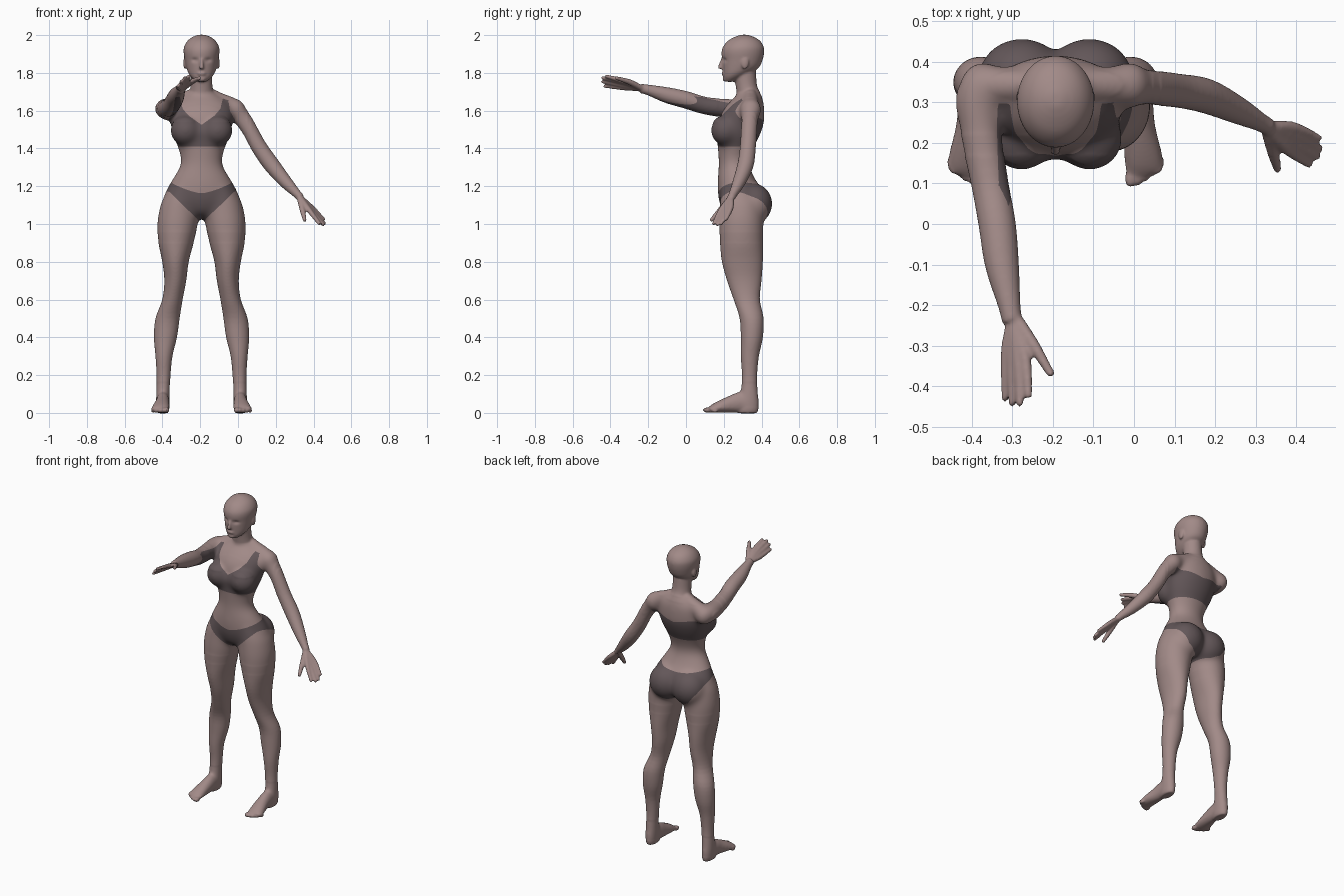
import bpy, bmesh, math
from mathutils import Vector, Matrix

CX = -0.193          # body centre line
bm = bmesh.new()


# ---------- helpers ----------
def smooth_rows(rows, n=4):
    """Catmull-Rom interpolation of rows of numbers."""
    out = []
    for i in range(len(rows) - 1):
        p0, p1 = rows[max(i - 1, 0)], rows[i]
        p2, p3 = rows[i + 1], rows[min(i + 2, len(rows) - 1)]
        for k in range(n):
            t = k / n
            out.append([0.5 * (2 * b + (c - a) * t + (2 * a - 5 * b + 4 * c - d) * t * t
                               + (3 * b - a - 3 * c + d) * t ** 3)
                        for a, b, c, d in zip(p0, p1, p2, p3)])
    return out + [list(rows[-1])]


def loft(rings, seg=36):
    """Skin a list of (centre, u, v) ellipses and cap both ends."""
    loops = []
    for c, u, v in rings:
        loops.append([bm.verts.new(c + u * math.cos(2 * math.pi * k / seg)
                                   + v * math.sin(2 * math.pi * k / seg)) for k in range(seg)])
    for a, b in zip(loops, loops[1:]):
        for k in range(seg):
            j = (k + 1) % seg
            bm.faces.new((a[k], a[j], b[j], b[k]))
    bm.faces.new(loops[0][::-1])
    bm.faces.new(loops[-1])


def stack(rows):
    """Level ellipses: (z, centre x, half width, front y, back y)."""
    loft([(Vector((x, (f + b) / 2, z)), Vector((w, 0, 0)), Vector((0, (b - f) / 2, 0)))
          for z, x, w, f, b in smooth_rows(rows)])


def tube(rows):
    """Ellipses across a path: (x, y, z, radius[, second radius])."""
    rows = smooth_rows([r if len(r) == 5 else (*r, r[3]) for r in rows])
    pts = [Vector(r[:3]) for r in rows]
    ref = Vector((0, 1, 0)) if abs((pts[-1] - pts[0]).normalized().y) < 0.7 else Vector((0, 0, 1))
    rings = []
    for i, r in enumerate(rows):
        t = (pts[min(i + 1, len(pts) - 1)] - pts[max(i - 1, 0)]).normalized()
        u = t.cross(ref).normalized()
        rings.append((pts[i], u * r[3], t.cross(u) * r[4]))
    loft(rings, 24)


def ball(x, y, z, rx, ry, rz):
    bmesh.ops.create_uvsphere(bm, u_segments=24, v_segments=16, radius=1,
                              matrix=Matrix.Translation((x, y, z)) @ Matrix.Diagonal((rx, ry, rz, 1)))


def finger(a, k, tip, r):
    tube([(*a, r * 1.25), (*k, r * 1.2), (*tip, r * 0.85)])
    ball(*tip, r * 0.9, r * 0.9, r * 0.9)


def lerp_table(pts, x):
    for (x0, y0), (x1, y1) in zip(pts, pts[1:]):
        if x <= x1:
            return y0 + (y1 - y0) * (x - x0) / (x1 - x0)
    return pts[-1][1]


# ---------- torso, neck and head ----------
stack([(z, CX, w, f, b) for z, w, f, b in (
    (1.03, .06, .25, .36), (1.06, .14, .20, .40), (1.12, .20, .175, .41), (1.18, .187, .168, .405),
    (1.24, .153, .168, .365), (1.32, .11, .173, .337), (1.40, .124, .168, .357),
    (1.46, .147, .165, .387), (1.53, .165, .172, .412), (1.59, .169, .19, .415),
    (1.64, .15, .225, .412), (1.68, .095, .265, .40), (1.71, .055, .28, .385))])
stack([(z, CX, w, f, b) for z, w, f, b in (
    (1.63, .075, .27, .40), (1.69, .064, .268, .39), (1.74, .057, .262, .375), (1.81, .056, .25, .37))])
stack([(z, CX, w, f, b) for z, w, f, b in (
    (1.753, .026, .207, .25), (1.775, .052, .198, .30), (1.80, .070, .196, .345),
    (1.83, .081, .193, .387), (1.87, .089, .191, .406), (1.91, .095, .188, .414),
    (1.94, .092, .197, .411), (1.97, .074, .222, .392), (1.99, .048, .257, .36),
    (2.002, .016, .29, .325))])
tube([(CX, .192, 1.872, .008), (CX, .184, 1.845, .010), (CX, .179, 1.822, .013)])   # nose
ball(CX, .199, 1.796, .024, .012, .010)                                             # lips
ball(CX, .207, 1.768, .022, .014, .014)                                             # chin
ball(CX, .215, 1.485, .08, .058, .06)                                               # breastbone

for s in (-1, 1):
    ball(CX + s * .088, .312, 1.852, .009, .020, .032)       # ear
    ball(CX + s * .084, .210, 1.495, .083, .080, .082)       # breast
    ball(CX + s * .083, .357, 1.107, .110, .102, .110)       # buttock
    tube([(CX + s * .03, .34, 1.69, .034), (CX + s * .11, .342, 1.648, .043),
          (CX + s * .18, .342, 1.61, .055)])                 # shoulder girdle
    ball(CX + s * .18, .342, 1.605, .055, .06, .06)          # shoulder cap
    # leg
    stack([(z, CX + s * c, w, f, b) for z, c, w, f, b in (
        (1.20, .085, .075, .185, .37), (1.13, .108, .098, .180, .40), (1.08, .118, .105, .178, .407),
        (1.0, .127, .108, .175, .411),
        (.9, .135, .093, .18, .408), (.8, .138, .070, .19, .407), (.7, .139, .058, .217, .40),
        (.6, .154, .054, .252, .391), (.5, .180, .064, .284, .411), (.4, .191, .061, .29, .407),
        (.3, .199, .045, .29, .386), (.2, .201, .037, .296, .377), (.12, .204, .036, .29, .38),
        (.06, .205, .036, .275, .386), (.015, .205, .033, .27, .383), (-.002, .205, .026, .275, .375))])
    # foot and toes
    tube([(CX + s * d, y, z, a, b) for d, y, z, a, b in (
        (.205, .378, .035, .02, .025), (.205, .35, .044, .033, .043), (.205, .29, .056, .036, .055),
        (.207, .24, .047, .039, .046), (.214, .18, .033, .046, .033), (.219, .14, .022, .047, .022),
        (.220, .125, .017, .040, .015))])
    for i in range(5):
        ball(CX + s * (.184 + .0185 * i), .113 + .0025 * i * i, .015 - .001 * i,
             .014 - .001 * i, .024 - .002 * i, .015 - .001 * i)

# ---------- lowered arm ----------
tube([(-.03, .343, 1.615, .05), (-.002, .34, 1.59, .051), (.047, .335, 1.52, .044),
      (.11, .328, 1.41, .042), (.178, .315, 1.313, .043), (.255, .28, 1.22, .034),
      (.312, .25, 1.16, .023), (.33, .24, 1.14, .022)])
WRIST = (.325, .24, 1.145)
for k, tip in (((.375, .185, 1.075), (.43, .147, 1.002)), ((.383, .203, 1.075), (.45, .166, .998)),
               ((.39, .22, 1.078), (.457, .187, 1.003)), ((.393, .238, 1.085), (.453, .212, 1.025))):
    a = [w + (q - w) * .15 for w, q in zip(WRIST, k)]
    finger(a, k, tip, .0115)
finger((.328, .23, 1.13), (.342, .178, 1.07), (.353, .136, 1.022), .0125)

# ---------- raised arm ----------
tube([(-.365, .36, 1.615, .053), (-.383, .31, 1.61, .057), (-.376, .22, 1.612, .051),
      (-.355, .1, 1.627, .046), (-.337, 0, 1.657, .046), (-.325, -.1, 1.682, .042),
      (-.307, -.2, 1.71, .028), (-.30, -.24, 1.717, .025)])
WRIST = (-.30, -.235, 1.717)
for k, tip in (((-.268, -.325, 1.755), (-.260, -.42, 1.782)), ((-.285, -.33, 1.748), (-.281, -.44, 1.774)),
               ((-.30, -.33, 1.735), (-.30, -.44, 1.754)), ((-.315, -.32, 1.72), (-.317, -.428, 1.73))):
    a = [w + (q - w) * .15 for w, q in zip(WRIST, k)]
    finger(a, k, tip, .0115)
finger((-.285, -.24, 1.722), (-.246, -.30, 1.752), (-.206, -.367, 1.772), .0125)

# ---------- fuse the parts into one smooth skin ----------
src_mesh = bpy.data.meshes.new("body_parts")
bm.to_mesh(src_mesh)
bm.free()
src = bpy.data.objects.new("body_parts", src_mesh)
bpy.context.collection.objects.link(src)
rm = src.modifiers.new("fuse", 'REMESH')
rm.mode = 'VOXEL'
rm.voxel_size = 0.006
sm = src.modifiers.new("soften", 'SMOOTH')
sm.factor = 0.5
sm.iterations = 6
deps = bpy.context.evaluated_depsgraph_get()
mesh = bpy.data.meshes.new_from_object(src.evaluated_get(deps))
mesh.name = "figure_body"
bpy.data.objects.remove(src)
body = bpy.data.objects.new("figure_body", mesh)
bpy.context.collection.objects.link(body)

# ---------- clothing outlines ----------
TOP_FRONT = [(0, 1.525), (.07, 1.575), (.1, 1.61), (.115, 1.675), (.14, 1.67), (.15, 1.6), (.18, 1.545)]
TOP_BACK = [(0, 1.54), (.1, 1.56), (.18, 1.565)]
LEG_FRONT = [(0, 1.0), (.03, 1.035), (.10, 1.10), (.185, 1.185), (.25, 1.2)]
LEG_BACK = [(0, 1.0), (.06, 1.01), (.12, 1.04), (.18, 1.12), (.25, 1.19)]


def clothing(p):
    """Positive inside the bra top or the briefs."""
    d, y, z = abs(p.x - CX), p.y, p.z
    if d > .3 or z < .95 or z > 1.72:
        return -1
    t = min(max((y - .29) / .06, 0), 1)
    top = lerp_table(TOP_FRONT, d) * (1 - t) + lerp_table(TOP_BACK, d) * t
    bra = min(z - 1.41, top - z, .178 - d)
    t = min(max((y - .23) / .18, 0), 1)
    leg = lerp_table(LEG_FRONT, d) * (1 - t) + lerp_table(LEG_BACK, d) * t
    waist = 1.163 + .045 * t + (.06 - .035 * t) * (d / .17) ** 1.5
    return max(bra, min(z - leg, waist - z))


bm = bmesh.new()
bm.from_mesh(mesh)


def soften(steps, rule):
    vs = [v for v in bm.verts if rule(abs(v.co.x - CX), v.co.y, v.co.z)]
    for _ in range(steps):
        bmesh.ops.smooth_vert(bm, verts=vs, factor=.5, use_axis_x=True, use_axis_y=True, use_axis_z=True)


# blend the joints of torso, hips, shoulders and ankles
soften(25, lambda d, y, z: .9 < z < 1.70 and d < .26 and (z < 1.54 or y > .17))
soften(30, lambda d, y, z: .96 < z < 1.67 and d < .24 and (z < 1.54 or y > .22))
soften(15, lambda d, y, z: .03 < z < .16)
for v in bm.verts:                       # shallow eye sockets
    if v.co.z > 1.8 and v.co.y < .27:
        e = ((abs(v.co.x - CX) - .036) / .017) ** 2 + ((v.co.z - 1.868) / .011) ** 2
        v.co.y += .009 * math.exp(-e)

# cut the skin along the clothing outline, then colour by side
val = {v: clothing(v.co) for v in bm.verts}
cuts = [e for e in bm.edges if val[e.verts[0]] * val[e.verts[1]] < 0]
new = []
for e in cuts:
    a, b = e.verts
    f = val[a] / (val[a] - val[b])
    new.append(bmesh.utils.edge_split(e, a, min(max(f, .05), .95))[1])
bmesh.ops.connect_verts(bm, verts=new)

for name, col in (("skin", (.36, .255, .245, 1)), ("dark_cloth", (.125, .095, .10, 1))):
    m = bpy.data.materials.new(name)
    m.diffuse_color = col
    mesh.materials.append(m)
for f in bm.faces:
    f.material_index = 1 if clothing(f.calc_center_median()) > 0 else 0
    f.smooth = True
bm.to_mesh(mesh)
bm.free()
